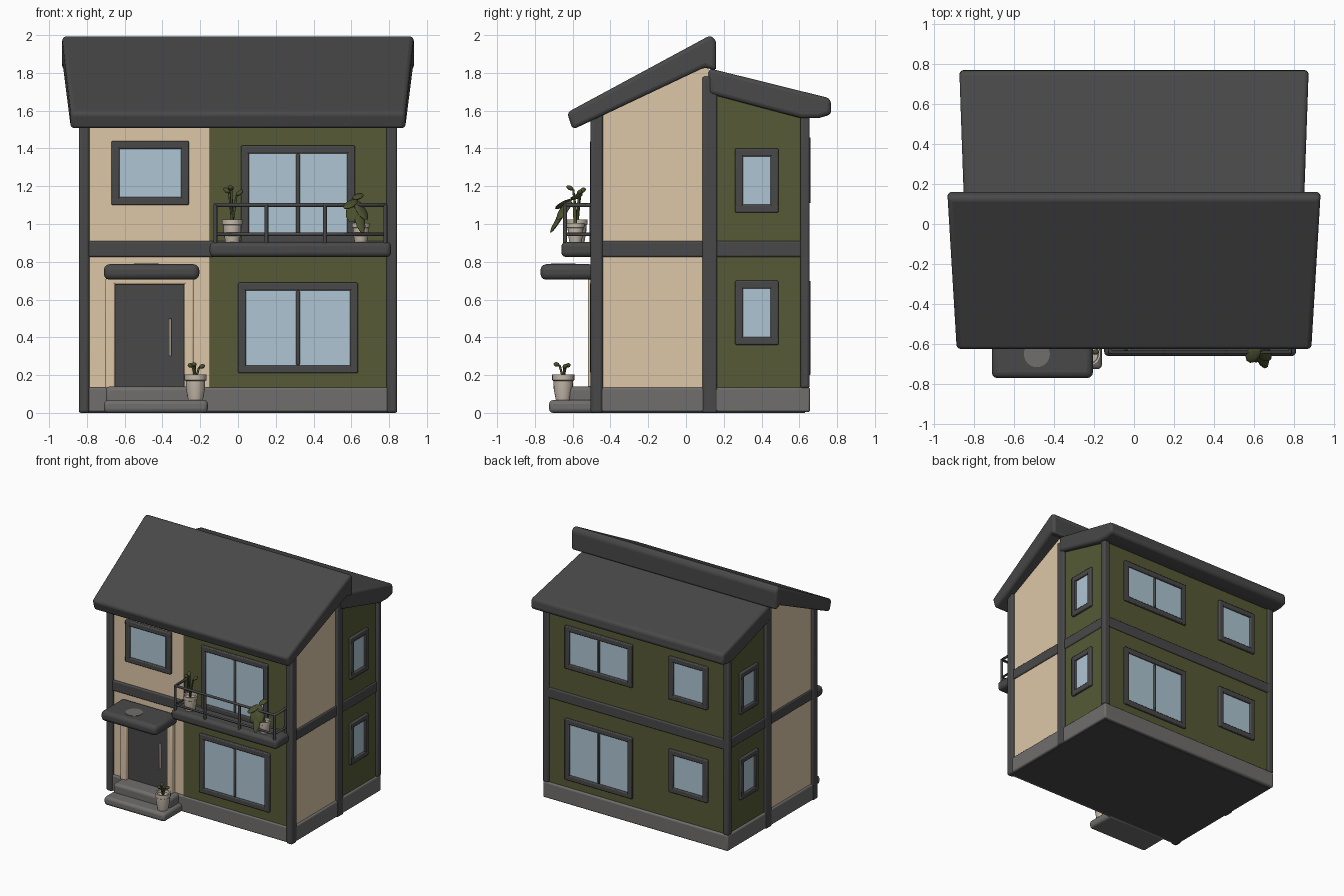
import bpy, bmesh, math
from mathutils import Matrix, Vector

cube = bpy.data.objects.get("Cube")
if cube:
    bpy.data.objects.remove(cube)


def material(name, r, g, b):
    m = bpy.data.materials.new(name)
    m.use_nodes = True
    m.diffuse_color = (r, g, b, 1)
    bsdf = m.node_tree.nodes["Principled BSDF"]
    bsdf.inputs["Base Color"].default_value = (r, g, b, 1)
    bsdf.inputs["Roughness"].default_value = 0.9
    return m


DARK = material("charcoal", .066, .066, .068)
TAN = material("cream plaster", .72, .57, .39)
GREEN = material("olive plaster", .093, .102, .036)
GLASS = material("pale blue glass", .42, .56, .65)
STONE = material("grey stone", .16, .157, .153)
POT = material("clay beige", .55, .48, .40)
LEAF = material("leaf green", .07, .08, .027)


def finish(name, bm, mat, bevel=0.0, segments=3):
    bmesh.ops.recalc_face_normals(bm, faces=bm.faces)
    mesh = bpy.data.meshes.new(name)
    bm.to_mesh(mesh)
    bm.free()
    mesh.materials.append(mat)
    ob = bpy.data.objects.new(name, mesh)
    bpy.context.collection.objects.link(ob)
    if bevel:
        mod = ob.modifiers.new("rounding", "BEVEL")
        mod.width, mod.segments = bevel, segments
    bpy.ops.object.select_all(action="DESELECT")
    ob.select_set(True)
    bpy.context.view_layer.objects.active = ob
    bpy.ops.object.shade_smooth_by_angle(angle=math.radians(40))
    return ob


def add_box(bm, x, y, z):
    size = Matrix.Diagonal((x[1] - x[0], y[1] - y[0], z[1] - z[0], 1))
    mid = Matrix.Translation([sum(a) / 2 for a in (x, y, z)])
    bmesh.ops.create_cube(bm, size=1, matrix=mid @ size)


def box(name, mat, x, y, z, bevel=0.0):
    bm = bmesh.new()
    add_box(bm, x, y, z)
    return finish(name, bm, mat, bevel)


def prism(name, mat, profile, half_width, bevel=0.0):
    """Side profile (y, z) extruded across x; half_width depends on y."""
    bm = bmesh.new()
    left, right = [[bm.verts.new((s * half_width(y), y, z)) for y, z in profile] for s in (-1, 1)]
    bm.faces.new(left)
    bm.faces.new(right)
    for i in range(len(profile)):
        j = (i + 1) % len(profile)
        bm.faces.new((left[i], left[j], right[j], right[i]))
    return finish(name, bm, mat, bevel)


def rod(name, mat, points, radius):
    cu = bpy.data.curves.new(name, "CURVE")
    cu.dimensions = "3D"
    cu.bevel_depth, cu.bevel_resolution, cu.use_fill_caps = radius, 2, True
    sp = cu.splines.new("POLY")
    sp.points.add(len(points) - 1)
    for p, co in zip(sp.points, points):
        p.co = (*co, 1)
    cu.materials.append(mat)
    bpy.context.collection.objects.link(bpy.data.objects.new(name, cu))


# House walls
prism("front_walls", TAN, [(-.48, .02), (.12, .02), (.12, 1.88), (-.48, 1.6)], lambda y: .822)
prism("rear_walls", GREEN, [(.12, .02), (.64, .02), (.64, 1.62), (.12, 1.75)], lambda y: .822)
box("green_front_panel", GREEN, (-.15, .8), (-.488, -.479), (.1, 1.58))
box("floor_slab", DARK, (-.82, .82), (-.47, .63), (0, .02))

# Stone plinth and timber bands
box("plinth", STONE, (-.838, .838), (-.497, .657), (.004, .135), .012)
box("floor_band", DARK, (-.832, .832), (-.497, .652), (.825, .91), .01)
box("middle_posts", DARK, (-.842, .842), (.087, .165), (0, 1.78), .01)
for s, side in ((-1, "right"), (1, "left")):
    xs = sorted((s * .787, s * .843))
    box(f"front_post_{side}", DARK, xs, (-.505, -.44), (0, 1.6), .014)
    box(f"rear_post_{side}", DARK, xs, (.605, .655), (.13, 1.62), .014)

# Roofs
prism("front_roof", DARK, [(-.6, 1.5), (-.63, 1.59), (.13, 2), (.16, 1.97), (.16, 1.81), (.1, 1.83),
                           (-.45, 1.57)], lambda y: .885 + (y + .63) * .06, .022)
prism("rear_roof", DARK, [(.12, 1.825), (.765, 1.665), (.77, 1.58), (.7, 1.56), (.61, 1.56), (.12, 1.69)],
      lambda y: .85 + (y - .13) * .035, .022)

# Windows, placed on any of the four walls
WALLS = {"front": (0, .488), "left": (90, .822), "back": (180, .64), "right": (-90, .822)}


def window(wall, label, u0, u1, z0, z1, mullion=False, t=.042):
    """u runs rightwards as seen from outside; limits are the outer frame."""
    angle, dist = WALLS[wall]
    turn = Matrix.Rotation(math.radians(angle), 4, "Z")
    d = (-dist - .02, -dist + .01)
    bm = bmesh.new()
    for z in ((z0, z0 + t), (z1 - t, z1)):
        add_box(bm, (u0, u1), d, z)
    for u in ((u0, u0 + t), (u1 - t, u1)):
        add_box(bm, u, d, (z0, z1))
    if mullion:
        mid = (u0 + u1) / 2
        add_box(bm, (mid - .01, mid + .01), (d[0] + .006, d[1]), (z0 + t, z1 - t))
    finish(f"{label}_frame", bm, DARK, .007, 2).matrix_world = turn
    pane = box(f"{label}_glass", GLASS, (u0 + .01, u1 - .01), (-dist - .005, -dist + .003), (z0 + .01, z1 - .01))
    pane.matrix_world = turn


window("front", "upper_small_window", -.67, -.26, 1.1, 1.44)
window("front", "balcony_window", .015, .62, .9, 1.415, True)
window("front", "lower_front_window", 0, .635, .21, .69, True)
for floor, zs, zbig in (("lower", (.36, .7), (.2, .7)), ("upper", (1.06, 1.4), (1.11, 1.46))):
    window("left", f"{floor}_left_window", .26, .49, *zs)
    window("right", f"{floor}_right_window", -.49, -.26, *zs)
    window("back", f"{floor}_back_wide_window", -.64, -.03, *zbig, True)
    window("back", f"{floor}_back_small_window", .3, .65, zbig[1] - .35, zbig[1])

# Entrance: door, surround, handle, canopy and steps
box("door", DARK, (-.65, -.285), (-.487, -.478), (.14, .685))
for name, x, z in (("door_jamb_right", (-.705, -.65), (.13, .71)), ("door_jamb_left", (-.285, -.235), (.13, .71)),
                   ("door_lintel", (-.7, -.24), (.68, .72))):
    box(name, TAN, x, (-.52, -.47), z, .01)
box("door_handle", POT, (-.366, -.352), (-.51, -.485), (.3, .5), .004)
box("canopy", DARK, (-.71, -.205), (-.77, -.48), (.705, .787), .03)
bm = bmesh.new()
bmesh.ops.create_cone(bm, cap_ends=True, segments=24, radius1=.065, radius2=.065, depth=.006,
                      matrix=Matrix.Translation((-.485, -.65, .787)))
finish("canopy_lamp_disc", bm, STONE)
box("lower_step", STONE, (-.71, -.16), (-.725, -.47), (0, .068), .022)
box("upper_step", STONE, (-.7, -.19), (-.62, -.47), (.03, .14), .022)

# Balcony with railing
box("balcony_floor", DARK, (-.15, .81), (-.66, -.48), (.825, .905), .025)
for z, r in ((1.1, .011), (.945, .009)):
    rod("balcony_rail", DARK, [(-.12, -.49, z), (-.12, -.64, z), (.78, -.64, z), (.78, -.49, z)], r)
for x in (-.12, .15, .46, .78):
    rod("balcony_post", DARK, [(x, -.64, .89), (x, -.64, 1.1)], .011)
for x in (-.12, .78):
    rod("balcony_wall_post", DARK, [(x, -.5, .89), (x, -.5, 1.1)], .011)


# Potted plants
def pot(name, x, y, z, r, h):
    profile = [(0, 0), (.7, 0), (.9, .45), (.92, .75), (1.05, .78), (1.05, 1), (.85, 1), (.8, .85), (0, .85)]
    bm = bmesh.new()
    vs = [bm.verts.new((a * r, 0, b * h)) for a, b in profile]
    edges = [bm.edges.new(pair) for pair in zip(vs, vs[1:])]
    bmesh.ops.spin(bm, geom=vs + edges, axis=(0, 0, 1), cent=(0, 0, 0), angle=math.tau, steps=20)
    bmesh.ops.remove_doubles(bm, verts=bm.verts, dist=.0005)
    finish(name, bm, POT).location = (x, y, z)


def leaf(base, tip, width):
    base, tip = Vector(base), Vector(tip)
    way = tip - base
    turn = way.to_track_quat("X", "Z").to_matrix().to_4x4()
    bm = bmesh.new()
    bmesh.ops.create_icosphere(bm, subdivisions=2, radius=1, matrix=Matrix.Translation((base + tip) / 2)
                               @ turn @ Matrix.Diagonal((way.length / 2, width, .012, 1)))
    finish("plant_leaf", bm, LEAF)


def sprig(x, y, z, height, spread, width):
    for k in range(3):
        a = math.tau * k / 3 + .3
        dx, dy = math.cos(a) * spread, math.sin(a) * spread
        top = (x + dx * .5, y + dy * .5, z + height * (.75 + .08 * k))
        rod("plant_stem", LEAF, [(x, y, z), top], .006)
        leaf(top, (x + dx * 1.3, y + dy * 1.3, z + height * (.9 + .05 * k)), width)


pot("step_pot", -.225, -.65, .068, .056, .135)
sprig(-.225, -.65, .18, .08, .04, .014)
pot("balcony_pot_right", -.03, -.575, .9, .052, .125)
sprig(-.03, -.575, 1, .2, .045, .016)
pot("balcony_pot_left", .65, -.585, .9, .045, .105)
rod("drooping_stem", LEAF, [(.65, -.585, .98), (.63, -.59, 1.09), (.62, -.62, 1.12)], .01)
for tip, width in (((.66, -.72, .95), .03), ((.57, -.69, 1.08), .035), ((.68, -.68, 1.02), .035),
                   ((.6, -.69, 1.01), .04), ((.65, -.55, 1.16), .03)):
    leaf((.62, -.61, 1.13), tip, width)
